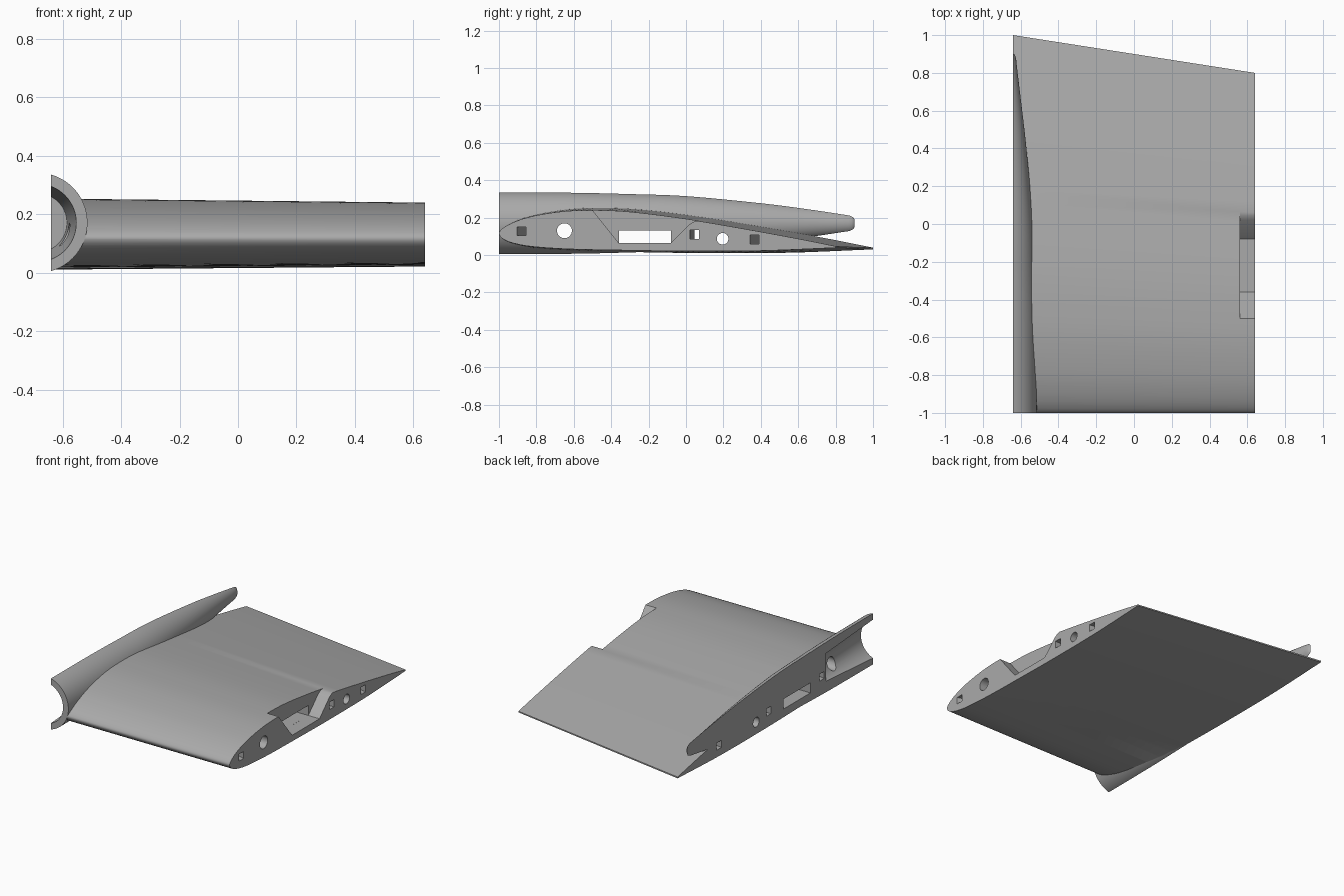
import bpy, bmesh, math
from mathutils import Vector

if "Cube" in bpy.data.objects:
    bpy.data.objects.remove(bpy.data.objects["Cube"])

grey = bpy.data.materials.new("plain_grey")
grey.diffuse_color = (0.4, 0.4, 0.4, 1)
grey.use_nodes = True
grey.node_tree.nodes["Principled BSDF"].inputs["Base Color"].default_value = grey.diffuse_color

ROOT, TIP = -0.64, 0.64            # inner and outer ends of the wing panel
CX, CZ = -0.686, 0.17              # body tube axis


def loft(name, rings):
    """Skin matching closed rings and cap both ends."""
    bm = bmesh.new()
    vs = [[bm.verts.new(p) for p in r] for r in rings]
    n = len(rings[0])
    for a, b in zip(vs, vs[1:]):
        for i in range(n):
            j = (i + 1) % n
            bm.faces.new((a[i], a[j], b[j], b[i]))
    bm.faces.new(vs[0])
    bm.faces.new(vs[-1])
    bmesh.ops.recalc_face_normals(bm, faces=bm.faces)
    me = bpy.data.meshes.new(name)
    bm.to_mesh(me)
    bm.free()
    me.materials.append(grey)
    ob = bpy.data.objects.new(name, me)
    bpy.context.collection.objects.link(ob)
    return ob


def combine(ob, other, op):
    bpy.context.view_layer.objects.active = ob
    m = ob.modifiers.new("cut", 'BOOLEAN')
    m.operation, m.solver, m.object = op, 'EXACT', other
    bpy.ops.object.modifier_apply(modifier=m.name)
    bpy.data.objects.remove(other)


def smooth_path(pts, steps):
    """Catmull-Rom curve through an open list of 2D points."""
    p = [Vector(q) for q in pts]
    p = [2 * p[0] - p[1]] + p + [2 * p[-1] - p[-2]]
    out = []
    for a, b, c, d in zip(p, p[1:], p[2:], p[3:]):
        for k in range(steps):
            t = k / steps
            out.append(0.5 * (2 * b + (c - a) * t + (2 * a - 5 * b + 4 * c - d) * t * t
                              + (3 * b - a - 3 * c + d) * t ** 3))
    return out + [p[-2]]


def prism(x0, x1, pts, shift=0.0):
    """Extrude a y-z outline along x, sliding y by shift at the x0 end."""
    return loft("cutter", [[(x0, y + shift, z) for y, z in pts],
                           [(x1, y, z) for y, z in pts]])


def rect(y0, y1, z0, z1):
    return [(y0, z0), (y1, z0), (y1, z1), (y0, z1)]


def disc(y, z, r, n=32):
    return [(y + r * math.cos(2 * math.pi * i / n), z + r * math.sin(2 * math.pi * i / n))
            for i in range(n)]


def lathe(name, profile, n=96):
    """Round body about the tube axis from (y, radius) pairs."""
    return loft(name, [[(CX + x, y, CZ + z) for x, z in disc(0, 0, r, n)] for y, r in profile])


# Wing panel: outline of the outer end, growing toward the inner end
foil = smooth_path([(0.8, 0.046), (0.6, 0.086), (0.3, 0.141), (0, 0.191), (-0.3, 0.229),
                    (-0.5, 0.238), (-0.65, 0.233), (-0.8, 0.211), (-0.9, 0.183),
                    (-0.97, 0.149), (-1, 0.115), (-0.97, 0.08), (-0.9, 0.057),
                    (-0.8, 0.042), (-0.6, 0.03), (-0.3, 0.024), (0, 0.02),
                    (0.4, 0.022), (0.8, 0.038)], 5)


def foil_at(x):
    s = 1 + (TIP - x) / (TIP - ROOT) / 9
    return [(x, -1 + (y + 1) * s, 0.116 + (z - 0.115) * s) for y, z in foil]


wing = loft("wing_panel", [foil_at(-0.75), foil_at(TIP)])

# Half body tube with a tapering tail, joined to the wing root
tops = smooth_path([(-1, 0.165), (-0.6, 0.163), (-0.3, 0.156), (0, 0.145), (0.4, 0.107),
                    (0.65, 0.075), (0.87, 0.042)], 5)
profile = [(y, math.hypot(CX - ROOT, h)) for y, h in tops]
profile += [(0.885, 0.059), (0.896, 0.055), (0.902, 0.048)]
combine(wing, lathe("body_tube", profile), 'UNION')

# Flat root face
combine(wing, prism(-1.2, ROOT, rect(-1.5, 1.5, -0.5, 0.8)), 'DIFFERENCE')

# Tapered bay inside the front of the tube
combine(wing, lathe("bay", [(-1.02, 0.134), (-1, 0.133), (-0.52, 0.101)]), 'DIFFERENCE')

# Pocket open to the top surface at the outer end
combine(wing, prism(0.56, 0.7, [(-0.55, 0.3), (-0.5, 0.24), (-0.36, 0.065), (-0.08, 0.065),
                                (0.02, 0.165), (0.045, 0.18), (0.1, 0.19), (0.1, 0.3)]),
        'DIFFERENCE')

# Spar holes and channels: outline and sweep at the inner end
for outline, shift in [(disc(-0.65, 0.13, 0.04), 0),
                       (rect(-0.358, -0.081, 0.0652, 0.13), 0),
                       (disc(0.196, 0.087, 0.031), 0),
                       (rect(0.022, 0.068, 0.085, 0.133), 0.024),
                       (rect(0.34, 0.388, 0.06, 0.106), 0.215),
                       (rect(-0.91, -0.863, 0.105, 0.15), 0.42)]:
    combine(wing, prism(-0.66, 0.66, outline, shift), 'DIFFERENCE')

bpy.ops.object.select_all(action='DESELECT')
wing.select_set(True)
bpy.context.view_layer.objects.active = wing
bpy.ops.object.shade_smooth_by_angle(angle=math.radians(30))
